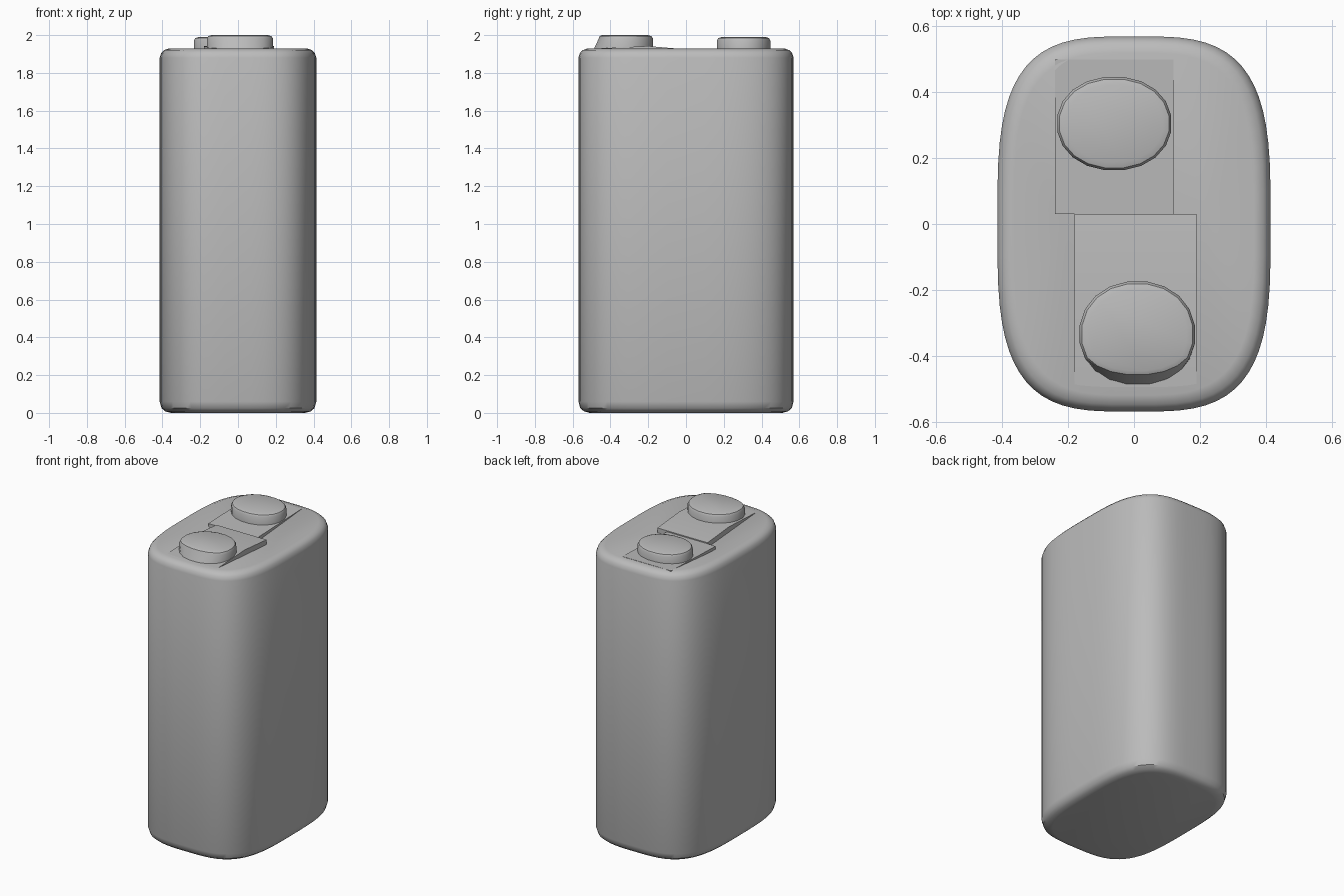
import bpy, bmesh, math

cube = bpy.data.objects.get("Cube")
if cube:
    bpy.data.objects.remove(cube, do_unlink=True)

grey = bpy.data.materials.new("plain_grey")
grey.use_nodes = True
GREY = (0.5, 0.5, 0.5, 1)
grey.diffuse_color = GREY
grey.node_tree.nodes["Principled BSDF"].inputs["Base Color"].default_value = GREY


def finish(name, bm, angle=35):
    bmesh.ops.recalc_face_normals(bm, faces=bm.faces)
    mesh = bpy.data.meshes.new(name)
    bm.to_mesh(mesh)
    bm.free()
    mesh.materials.append(grey)
    obj = bpy.data.objects.new(name, mesh)
    bpy.context.collection.objects.link(obj)
    bpy.ops.object.select_all(action="DESELECT")
    obj.select_set(True)
    bpy.context.view_layer.objects.active = obj
    bpy.ops.object.shade_smooth_by_angle(angle=math.radians(angle))
    return obj


def ring(bm, count, rx, ry, z, power=2, cx=0, cy=0):
    """Closed loop of vertices on a rounded (superellipse) outline."""
    verts = []
    for i in range(count):
        a = math.tau * (i + 0.5) / count
        c, s = math.cos(a), math.sin(a)
        x = math.copysign(abs(c) ** (2 / power), c) * rx
        y = math.copysign(abs(s) ** (2 / power), s) * ry
        verts.append(bm.verts.new((cx + x, cy + y, z)))
    return verts


def bridge(bm, rings):
    for low, high in zip(rings, rings[1:]):
        n = len(low)
        for i in range(n):
            j = (i + 1) % n
            bm.faces.new((low[i], low[j], high[j], high[i]))


# Body: rounded can with softened rims, lid dipping to two points at the middle
bm = bmesh.new()
profile = [(0.06, 0), (0.03, 0.008), (0.01, 0.025), (0, 0.06),
           (0, 1.88), (0.008, 1.905), (0.022, 1.92), (0.05, 1.93)]
rings = [ring(bm, 64, 0.415 - d, 0.57 - d, z, 3.4) for d, z in profile]
bridge(bm, rings)
bm.faces.new(rings[0])
lid = rings[-1]
dips = {side: bm.verts.new((side * 0.22, 0.03, 1.89)) for side in (-1, 1)}
for a, b in zip(lid, lid[1:] + lid[:1]):
    sa, sb = (1 if v.co.x > 0 else -1 for v in (a, b))
    if sa == sb:
        bm.faces.new((a, b, dips[sa]))
    else:
        bm.faces.new((a, b, dips[sb], dips[sa]))
finish("battery_body", bm)


# Raised lid panels: slim prisms following a side profile along y
def panel(name, x0, x1, path):
    bm = bmesh.new()
    outline = path + [(path[-1][0], 1.87), (path[0][0], 1.87)]
    ends = [[bm.verts.new((x, y, z)) for y, z in outline] for x in (x0, x1)]
    bridge(bm, ends)
    for end in ends:
        bm.faces.new(end)
    finish(name, bm, 20)


panel("front_lid_panel", -0.18, 0.19, [(-0.5, 1.928), (-0.2, 1.942), (0.03, 1.922)])
panel("back_lid_panel", -0.24, 0.12, [(0.03, 1.915), (0.5, 1.93)])


# Terminals: low faceted buttons with chamfered tops
def terminal(name, cx, cy, rx, ry, top):
    bm = bmesh.new()
    steps = [(0, 1.91), (0, top - 0.018), (0.007, top - 0.006), (0.025, top)]
    rings = [ring(bm, 20, rx - d, ry - d, z, 2.1, cx, cy) for d, z in steps]
    bridge(bm, rings)
    bm.faces.new(rings[0])
    bm.faces.new(rings[-1])
    obj = finish(name, bm)
    return obj


front = terminal("front_terminal", 0.01, -0.335, 0.177, 0.162, 2.0)
terminal("back_terminal", -0.06, 0.305, 0.175, 0.143, 1.99)

# Front terminal: its outer side leans back
for v in front.data.vertices:
    if v.co.y < -0.4 and v.co.z > 1.95:
        v.co.y += 0.35 * (-0.4 - v.co.y)
